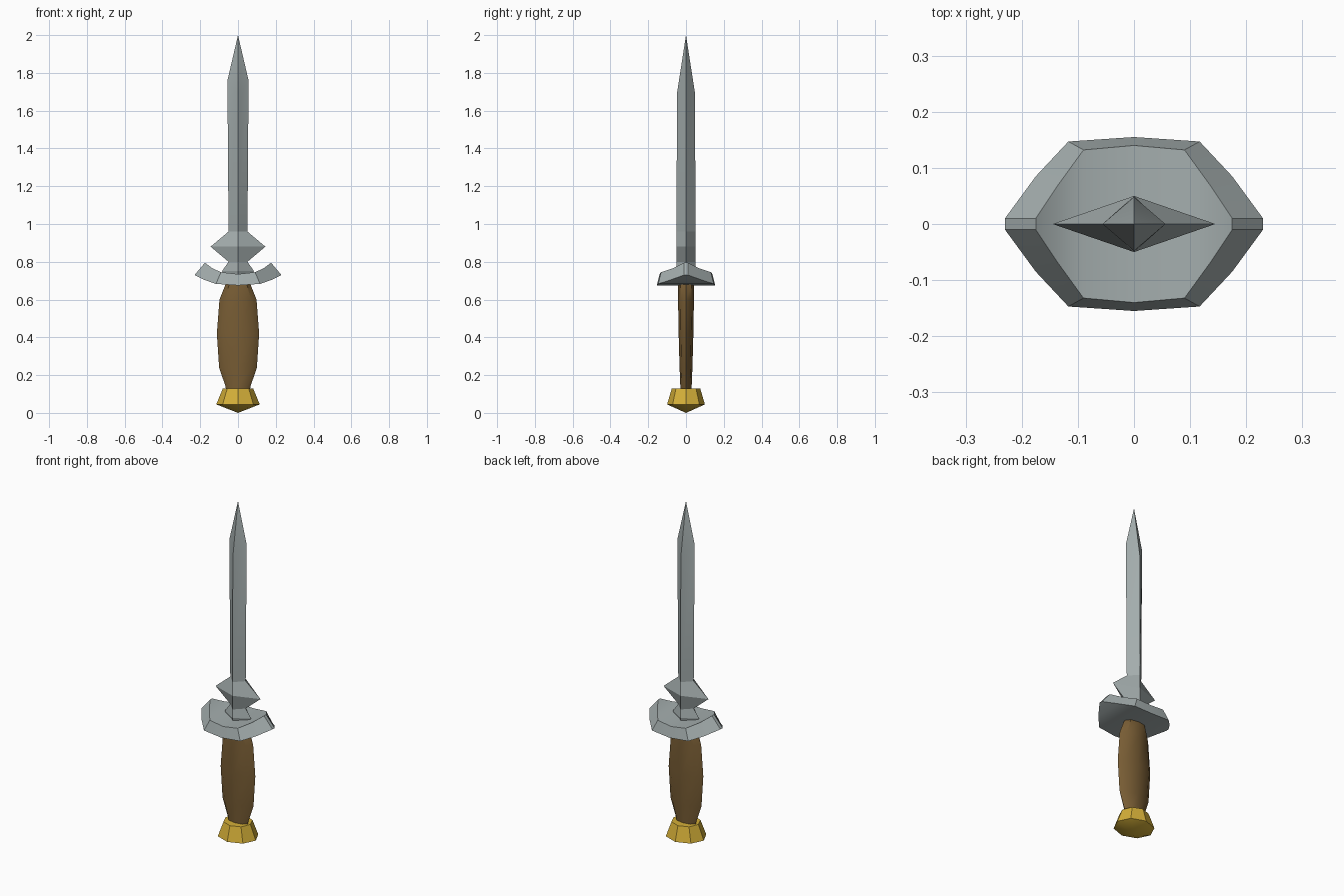
import bpy, math

cube = bpy.data.objects.get("Cube")
if cube:
    bpy.data.objects.remove(cube, do_unlink=True)


def material(name, colour):
    m = bpy.data.materials.new(name)
    m.use_nodes = True
    m.diffuse_color = (*colour, 1)
    m.node_tree.nodes["Principled BSDF"].inputs["Base Color"].default_value = (*colour, 1)
    return m


steel = material("steel", (0.37, 0.42, 0.42))
wood = material("brown wood", (0.19, 0.11, 0.035))
gold = material("gold", (0.66, 0.43, 0.04))


def build(name, verts, faces, mat, angle):
    mesh = bpy.data.meshes.new(name)
    mesh.from_pydata(verts, [], faces)
    mesh.materials.append(mat)
    ob = bpy.data.objects.new(name, mesh)
    bpy.context.collection.objects.link(ob)
    bpy.ops.object.select_all(action='DESELECT')
    ob.select_set(True)
    bpy.context.view_layer.objects.active = ob
    bpy.ops.object.mode_set(mode='EDIT')
    bpy.ops.mesh.select_all(action='SELECT')
    bpy.ops.mesh.remove_doubles(threshold=0.0005)
    bpy.ops.mesh.normals_make_consistent(inside=False)
    bpy.ops.object.mode_set(mode='OBJECT')
    bpy.ops.object.shade_smooth_by_angle(angle=math.radians(angle))
    return ob


def loft(name, rings, sides, mat, angle):
    """Skin elliptical rings (half width, half depth, z side, z front)."""
    verts = []
    for rx, ry, z_side, z_front in rings:
        for i in range(sides):
            a = 2 * math.pi * i / sides
            c, s = math.cos(a), math.sin(a)
            verts.append((rx * c, ry * s, z_side * c * c + z_front * s * s))
    faces = [tuple(range(sides)), tuple(range(len(verts) - sides, len(verts)))]
    for k in range(len(rings) - 1):
        for i in range(sides):
            j = (i + 1) % sides
            a, b = k * sides, (k + 1) * sides
            faces.append((a + i, a + j, b + j, b + i))
    return build(name, verts, faces, mat, angle)


# Blade: diamond section with a notched, flared root
loft("blade", [
    (0.05, 0.05, 0.70, 0.70),
    (0.085, 0.05, 0.75, 0.75),
    (0.05, 0.05, 0.80, 0.80),
    (0.145, 0.05, 0.88, 0.88),
    (0.05, 0.05, 0.96, 0.96),
    (0.056, 0.048, 1.76, 1.69),
    (0.0, 0.0, 2.0, 2.0),
], 4, steel, 20)

# Grip: flattened swelling handle
loft("grip", [(w, d, z, z) for w, d, z in (
    (0.06, 0.03, 0.10), (0.066, 0.03, 0.14), (0.10, 0.034, 0.24),
    (0.112, 0.039, 0.42), (0.098, 0.042, 0.60), (0.066, 0.043, 0.68),
    (0.05, 0.04, 0.70))], 8, wood, 40)

# Pommel: flared cap with a shallow point below
loft("pommel", [(w, d, z, z) for w, d, z in (
    (0.0, 0.0, 0.0), (0.115, 0.10, 0.045),
    (0.08, 0.075, 0.13), (0.0, 0.0, 0.13))], 8, gold, 30)

# Guard: curved plate, as stations along x (x, half depth, z)
lower = [(0, 0.155, 0.675), (0.117, 0.147, 0.683), (0.175, 0.085, 0.703), (0.23, 0.01, 0.73)]
upper = [(0, 0.14, 0.735), (0.09, 0.132, 0.745), (0.135, 0.07, 0.765), (0.175, 0.01, 0.795)]


def mirrored(half):
    return [(-x, y, z) for x, y, z in half[:0:-1]] + half


verts = []
for (xl, yl, zl), (xu, yu, zu) in zip(mirrored(lower), mirrored(upper)):
    verts += [(xl, -yl, zl), (xl, yl, zl), (xu, yu, zu), (xu, -yu, zu)]
faces = [(0, 1, 2, 3), tuple(range(len(verts) - 4, len(verts)))]
for k in range(0, len(verts) - 4, 4):
    for i in range(4):
        j = (i + 1) % 4
        faces.append((k + i, k + j, k + 4 + j, k + 4 + i))
build("guard", verts, faces, steel, 30)
